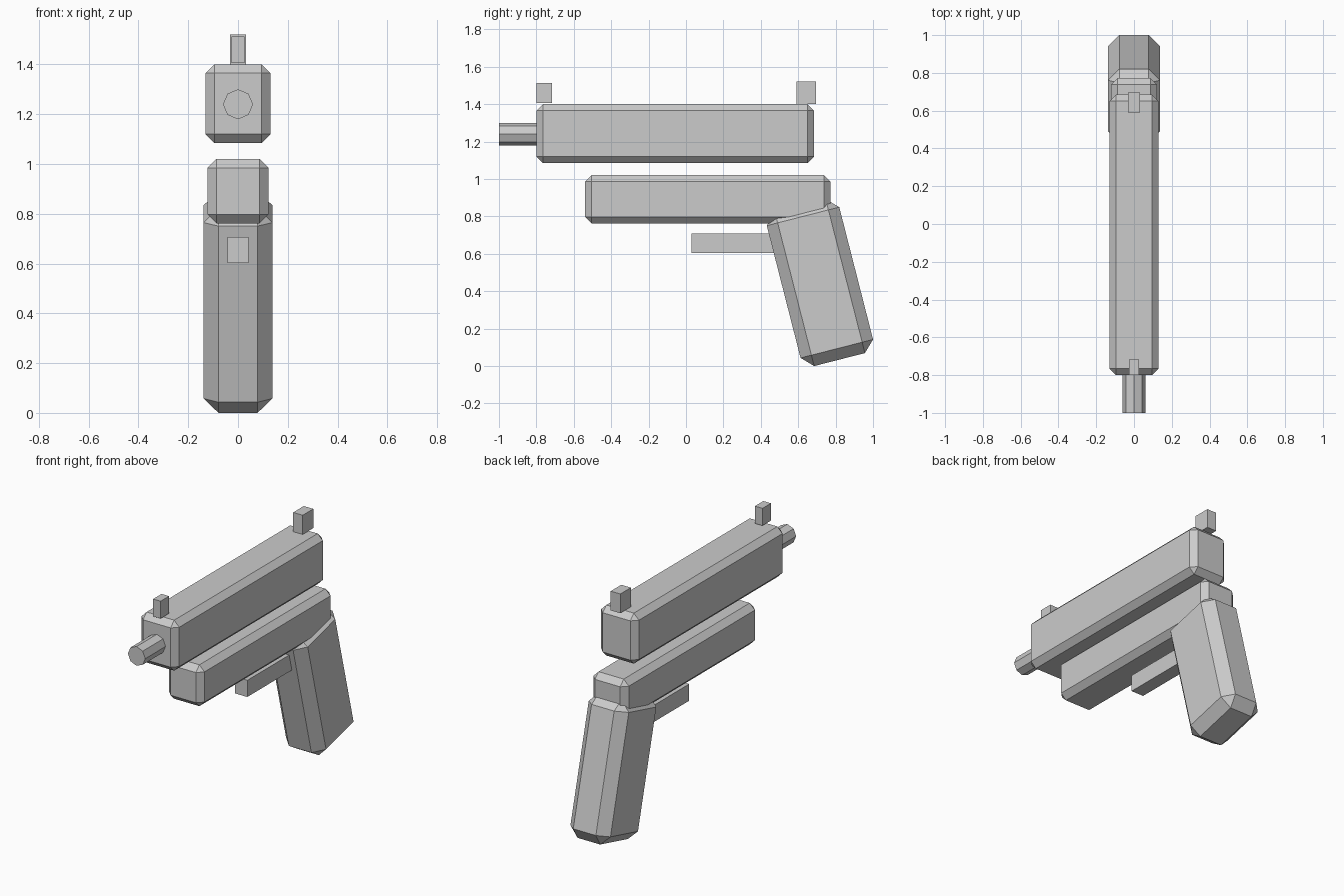
import bpy
import bmesh
from math import pi
from mathutils import Matrix

cube = bpy.data.objects.get("Cube")
if cube:
    bpy.data.objects.remove(cube, do_unlink=True)

# One plain grey for every part
grey = bpy.data.materials.new("plain grey")
grey.use_nodes = True
colour = (0.6, 0.6, 0.6, 1)
grey.diffuse_color = colour
grey.node_tree.nodes["Principled BSDF"].inputs["Base Color"].default_value = colour


def add_part(name, bm, location, tilt=0):
    """Turn a bmesh into a flat-shaded, placed object."""
    mesh = bpy.data.meshes.new(name)
    bm.to_mesh(mesh)
    bm.free()
    mesh.materials.append(grey)
    obj = bpy.data.objects.new(name, mesh)
    obj.location = location
    obj.rotation_euler.x = tilt
    bpy.context.collection.objects.link(obj)
    return obj


def box(name, width, y, z, chamfer=0, tilt=0):
    """Box centred on x = 0, spanning y and z, with optional chamfered edges."""
    size = (width, y[1] - y[0], z[1] - z[0])
    bm = bmesh.new()
    bmesh.ops.create_cube(bm, size=1, matrix=Matrix.Diagonal((*size, 1)))
    if chamfer:
        bmesh.ops.bevel(bm, geom=bm.edges[:], offset=chamfer, segments=1,
                        profile=0.5, affect='EDGES')
    return add_part(name, bm, (0, sum(y) / 2, sum(z) / 2), tilt)


# Chamfered main bodies
box("slide", 0.26, (-0.80, 0.685), (1.085, 1.40), chamfer=0.035)
box("frame", 0.244, (-0.54, 0.773), (0.762, 1.02), chamfer=0.035)
box("grip", 0.276, (0.516, 0.916), (0.021, 0.871), chamfer=0.06, tilt=0.25)

# Plain blocks: trigger bar and sights
box("trigger_bar", 0.086, (0.03, 0.53), (0.603, 0.707))
box("front_sight", 0.052, (-0.80, -0.717), (1.405, 1.513))
box("rear_sight", 0.066, (0.591, 0.695), (1.40, 1.52))

# Eight-sided barrel running into the slide
bm = bmesh.new()
bmesh.ops.create_cone(bm, cap_ends=True, segments=8, radius1=0.06,
                      radius2=0.06, depth=0.3)
add_part("barrel", bm, (0, -0.85, 1.24), tilt=pi / 2)
